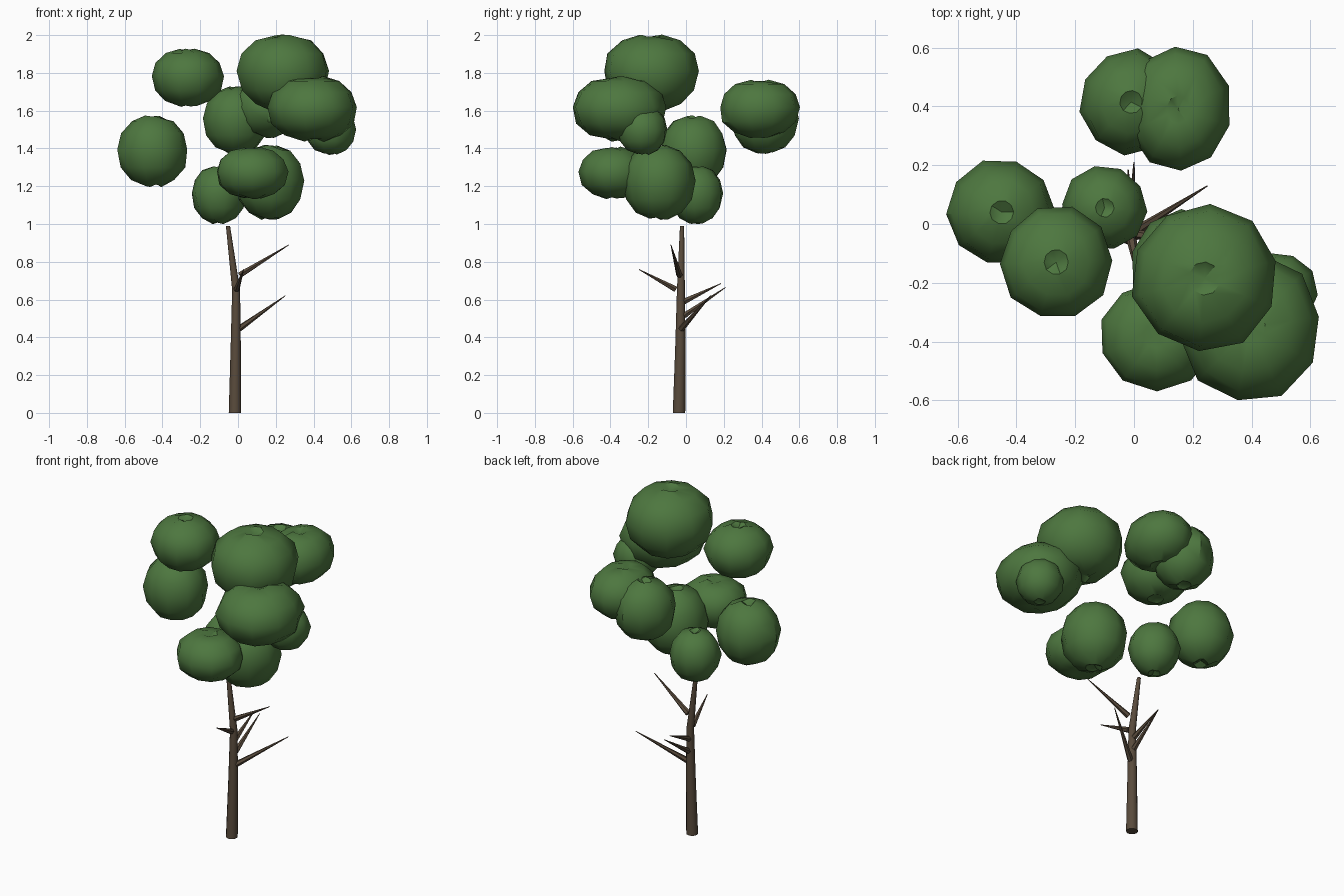
import bpy, bmesh, math, random
from mathutils import Vector

if "Cube" in bpy.data.objects:
    bpy.data.objects.remove(bpy.data.objects["Cube"])

random.seed(4)


def material(name, rgb):
    m = bpy.data.materials.new(name)
    m.diffuse_color = (*rgb, 1)
    m.use_nodes = True
    m.node_tree.nodes["Principled BSDF"].inputs["Base Color"].default_value = m.diffuse_color
    return m


LEAF = material("leaf_green", (0.075, 0.185, 0.05))
BARK = material("bark_brown", (0.10, 0.07, 0.045))


def finish(bm, name, mat, angle):
    bmesh.ops.recalc_face_normals(bm, faces=bm.faces)
    me = bpy.data.meshes.new(name)
    bm.to_mesh(me)
    bm.free()
    ob = bpy.data.objects.new(name, me)
    bpy.context.collection.objects.link(ob)
    me.materials.append(mat)
    bpy.ops.object.select_all(action='DESELECT')
    ob.select_set(True)
    bpy.context.view_layer.objects.active = ob
    bpy.ops.object.shade_smooth_by_angle(angle=math.radians(angle))


def bridge(bm, a, b):
    n = len(a)
    for i in range(n):
        bm.faces.new((a[i], a[(i + 1) % n], b[(i + 1) % n], b[i]))


# Tapered limb through (point, radius) stations
def limb(name, stations, sides):
    bm = bmesh.new()
    axis = (Vector(stations[-1][0]) - Vector(stations[0][0])).normalized()
    rot = axis.to_track_quat('Z', 'Y')
    if name == "trunk":
        rot.identity()
    rings = []
    for p, r in stations:
        rings.append([bm.verts.new(Vector(p) + rot @ Vector(
            (r * math.cos(t), r * math.sin(t), 0)))
            for t in (2 * math.pi * i / sides for i in range(sides))])
    for a, b in zip(rings, rings[1:]):
        bridge(bm, a, b)
    bm.faces.new(rings[0][::-1])
    bm.faces.new(rings[-1])
    finish(bm, name, BARK, 50)


# Lumpy leaf clump: faceted ball with a dimple at each pole
PROFILE = [(0.22, 0.97), (0.60, 0.84), (0.89, 0.50), (1.0, 0.05),
           (0.90, -0.45), (0.62, -0.80), (0.24, -0.97)]


def clump(name, centre, radii, sides=10):
    bm = bmesh.new()
    c, s = Vector(centre), Vector(radii)
    turn = random.uniform(0, 1)
    rings = []
    for k, (r, z) in enumerate(PROFILE):
        rim = k in (0, len(PROFILE) - 1)
        ring = []
        for i in range(sides):
            t = turn + 2 * math.pi * i / sides
            j = random.uniform(0.97, 1.03)
            dz = random.uniform(-0.06, 0.03) * (1 if z > 0 else -1) if rim else 0
            v = Vector((r * j * math.cos(t), r * j * math.sin(t), z + dz))
            ring.append(bm.verts.new(c + v * s))
        rings.append(ring)
    for a, b in zip(rings, rings[1:]):
        bridge(bm, a, b)
    for ring, z in ((rings[0], 0.82), (rings[-1], -0.85)):
        pole = bm.verts.new(c + Vector((0, 0, z)) * s)
        for i in range(sides):
            bm.faces.new((ring[i], ring[(i + 1) % sides], pole))
    finish(bm, name, LEAF, 40)


# Trunk with a slight bend
limb("trunk", [((-0.016, -0.037, 0), 0.033), ((-0.012, -0.03, 0.35), 0.027),
               ((-0.010, -0.027, 0.65), 0.021), ((-0.053, -0.021, 0.99), 0.011)], 12)

# Side branches
for i, (a, b) in enumerate([
        ((0.005, -0.025, 0.445), (0.25, 0.13, 0.62)),
        ((0.010, -0.035, 0.73), (0.27, -0.08, 0.89)),
        ((-0.008, -0.055, 0.655), (0.03, -0.25, 0.76)),
        ((-0.010, -0.010, 0.59), (-0.02, 0.185, 0.685)),
        ((-0.008, -0.010, 0.515), (0.00, 0.21, 0.665))]):
    limb(f"branch_{i + 1}", [(a, 0.017), (b, 0.002)], 6)

# Leaf clumps
for i, (c, r) in enumerate([
        ((0.24, -0.185, 1.80), (0.25, 0.255, 0.205)),
        ((0.395, -0.35, 1.61), (0.24, 0.255, 0.175)),
        ((-0.01, 0.415, 1.55), (0.175, 0.18, 0.18)),
        ((0.15, 0.39, 1.61), (0.18, 0.215, 0.155)),
        ((-0.265, -0.13, 1.775), (0.19, 0.193, 0.155)),
        ((-0.45, 0.04, 1.385), (0.185, 0.182, 0.19)),
        ((-0.10, 0.055, 1.155), (0.145, 0.145, 0.155)),
        ((0.49, -0.23, 1.495), (0.135, 0.135, 0.13)),
        ((0.075, -0.38, 1.27), (0.197, 0.187, 0.14)),
        ((0.17, -0.145, 1.22), (0.188, 0.195, 0.20))]):
    clump(f"leaf_clump_{i + 1}", c, r)
